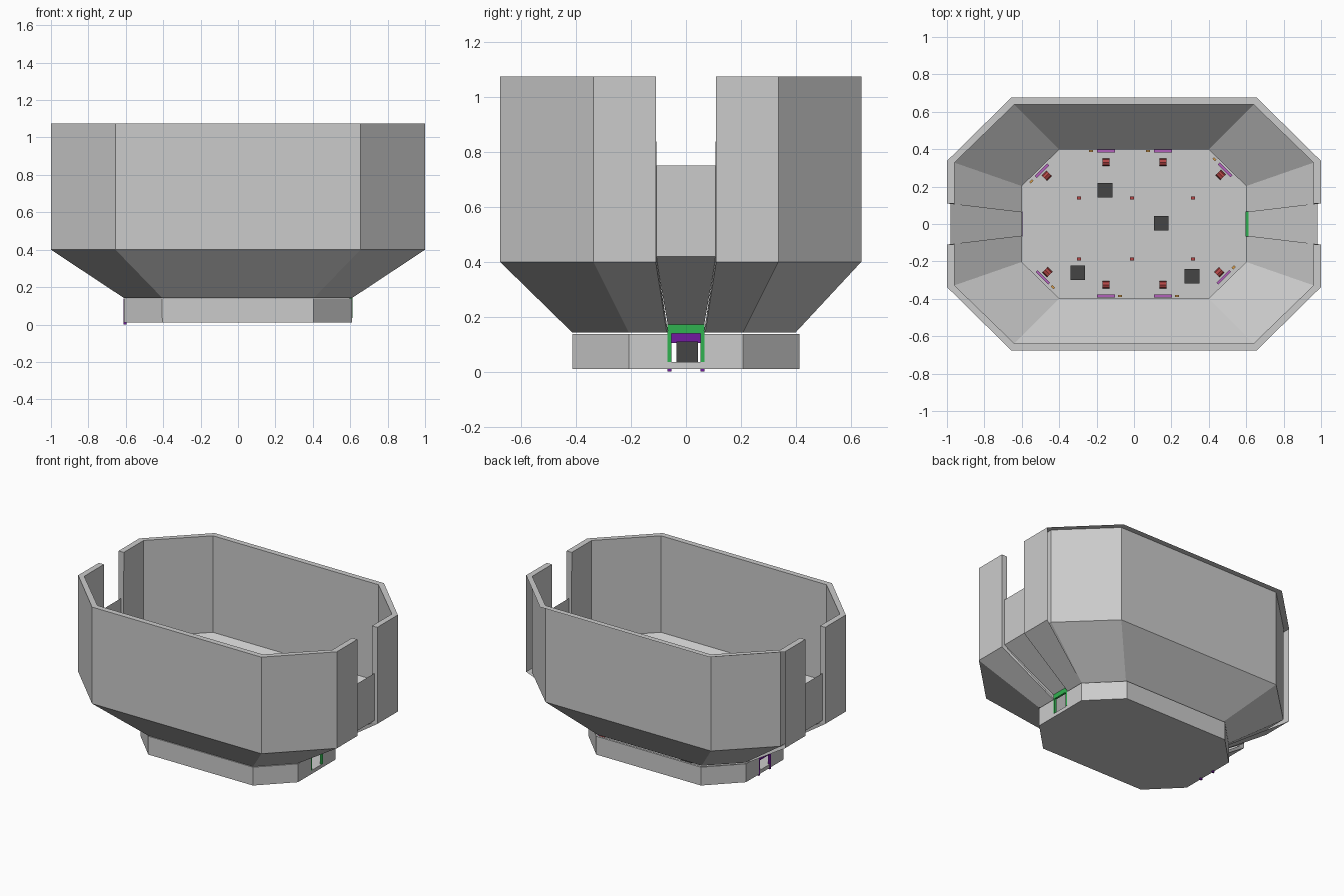
import bpy, bmesh, math

if "Cube" in bpy.data.objects:
    bpy.data.objects.remove(bpy.data.objects["Cube"])


def material(name, rgb):
    m = bpy.data.materials.new(name)
    m.diffuse_color = (*rgb, 1)
    m.use_nodes = True
    m.node_tree.nodes["Principled BSDF"].inputs["Base Color"].default_value = m.diffuse_color
    return m


green = material("green", (0.03, 0.45, 0.08))
purple = material("purple", (0.17, 0.01, 0.35))
violet = material("violet", (0.45, 0.12, 0.5))
red = material("red", (0.45, 0.06, 0.06))
orange = material("orange", (0.7, 0.35, 0.08))
dark = material("dark", (0.06, 0.06, 0.06))


def finish(name, bm, mat=None):
    me = bpy.data.meshes.new(name)
    bm.to_mesh(me)
    bm.free()
    ob = bpy.data.objects.new(name, me)
    bpy.context.collection.objects.link(ob)
    if mat:
        me.materials.append(mat)
    return ob


def box(name, loc, size, mat=None, rot=0):
    bm = bmesh.new()
    bmesh.ops.create_cube(bm, size=1)
    for v in bm.verts:
        v.co = [c * s for c, s in zip(v.co, size)]
    ob = finish(name, bm, mat)
    ob.location, ob.rotation_euler = loc, (0, 0, rot)
    return ob


# Octagon sizes: half length, half width, long corner x, short corner y
LOW_IN, LOW_OUT = (0.60, 0.398, 0.40, 0.203), (0.61, 0.413, 0.405, 0.208)
TOP_IN, TOP_OUT = (0.96, 0.638, 0.64, 0.328), (1.0, 0.677, 0.655, 0.337)


def half_path(size, gap, z, s):
    """Half octagon from the right end opening round to the left one."""
    X, Y, d, c = size
    pts = [(X, gap), (X, c), (d, Y), (-d, Y), (-X, c), (-X, gap)]
    return [(x, s * y, z) for x, y in pts]


def half_shell(name, s, inner, outer, open_back=False):
    """Double wall between inner and outer levels, closed at rims and ends."""
    bm = bmesh.new()
    rows_i, rows_o = ([[bm.verts.new(p) for p in half_path(sz, g, z, s)]
                       for sz, g, z in lv] for lv in (inner, outer))

    def strip(a, b, skip=()):
        for i in range(5):
            if i not in skip:
                bm.faces.new((a[i], a[i + 1], b[i + 1], b[i]))
    skip = (1, 2, 3) if open_back else ()
    for k in range(len(rows_i) - 1):
        strip(rows_i[k], rows_i[k + 1])
        strip(rows_o[k + 1], rows_o[k], skip)
        for e in (0, -1):
            bm.faces.new((rows_i[k][e], rows_i[k + 1][e], rows_o[k + 1][e], rows_o[k][e]))
    strip(rows_i[-1], rows_o[-1])
    bmesh.ops.recalc_face_normals(bm, faces=bm.faces)
    return finish(name, bm)


# Low pit wall and flared bowl; the back half has no outer skin on the bowl
for label, s in (("front", -1), ("back", 1)):
    half_shell(label + "_pit_wall", s,
               [(LOW_IN, 0.065, 0.035), (LOW_IN, 0.065, 0.138)],
               [(LOW_OUT, 0.065, 0.035), (LOW_OUT, 0.065, 0.138)])
    half_shell(label + "_bowl", s,
               [(LOW_IN, 0.065, 0.142), (TOP_IN, 0.105, 0.40), (TOP_IN, 0.11, 1.075)],
               [(LOW_OUT, 0.07, 0.142), (TOP_OUT, 0.11, 0.40), (TOP_OUT, 0.11, 1.075)],
               open_back=s > 0)

# Floor slab
bm = bmesh.new()
ring = half_path(LOW_OUT, 0, 0.01, 1)[1:5] + half_path(LOW_OUT, 0, 0.01, -1)[4:0:-1]
face = bm.faces.new([bm.verts.new(p) for p in ring])
top = bmesh.ops.extrude_face_region(bm, geom=[face])["geom"]
for v in top:
    if isinstance(v, bmesh.types.BMVert):
        v.co.z = 0.035
bmesh.ops.recalc_face_normals(bm, faces=bm.faces)
finish("floor", bm)

# Entry ramp, gate panel and door frame at each end
for label, s, mat, z0 in (("right", 1, green, 0.035), ("left", -1, purple, 0.0)):
    bm = bmesh.new()
    rows = [[bm.verts.new((s * x, y * w, z)) for y in (-1, 1)]
            for x, w, z in ((0.60, 0.065, 0.165), (0.98, 0.11, 0.42), (0.98, 0.11, 0.75))]
    for a, b in zip(rows, rows[1:]):
        bm.faces.new((a[0], a[1], b[1], b[0]))
    finish(label + "_ramp_and_gate", bm)
    for y in (-1, 1):
        box(label + "_door_post", (s * 0.604, y * 0.06, z0 + 0.0525), (0.014, 0.014, 0.105), mat)
    box(label + "_door_lintel", (s * 0.604, 0, z0 + 0.1225), (0.014, 0.134, 0.035), mat)

# Loose blocks on the floor
for x, y in ((-0.155, 0.18), (0.145, 0.005), (-0.3, -0.26), (0.31, -0.28)):
    box("floor_block", (x, y, 0.0725), (0.078, 0.078, 0.075), dark)

# Wall panels with a small button and a round drum in front of each
for k, (x, y, rot) in enumerate([(-0.15, 0.39, 0), (0.155, 0.39, 0),
                                 (0.487, 0.29, -math.pi / 4), (-0.492, 0.285, math.pi / 4),
                                 (-0.15, -0.385, math.pi), (0.155, -0.385, math.pi),
                                 (0.48, -0.285, -3 * math.pi / 4), (-0.487, -0.285, 3 * math.pi / 4)]):
    box("wall_panel", (x, y, 0.08), (0.096, 0.014, 0.08), violet, rot)
    c, n = math.cos(rot), math.sin(rot)
    off = -0.08 if k < 4 else -0.075
    box("panel_button", (x + c * off, y + n * off, 0.09), (0.02, 0.012, 0.02), orange, rot)
    bm = bmesh.new()
    bmesh.ops.create_cone(bm, cap_ends=True, segments=8, radius1=0.02, radius2=0.02, depth=0.036)
    drum = finish("drum", bm, red)
    diag = abs(x) > 0.3
    drum.location = (x * (0.95 if diag else 1), y - math.copysign(0.027 if diag else 0.06, y), 0.055)
    drum.rotation_euler = (0, math.pi / 2, rot)

# Small pegs across the floor
for x in (-0.295, -0.01, 0.315):
    for y in (0.138, -0.187):
        box("floor_peg", (x, y, 0.044), (0.022, 0.016, 0.018), red)
